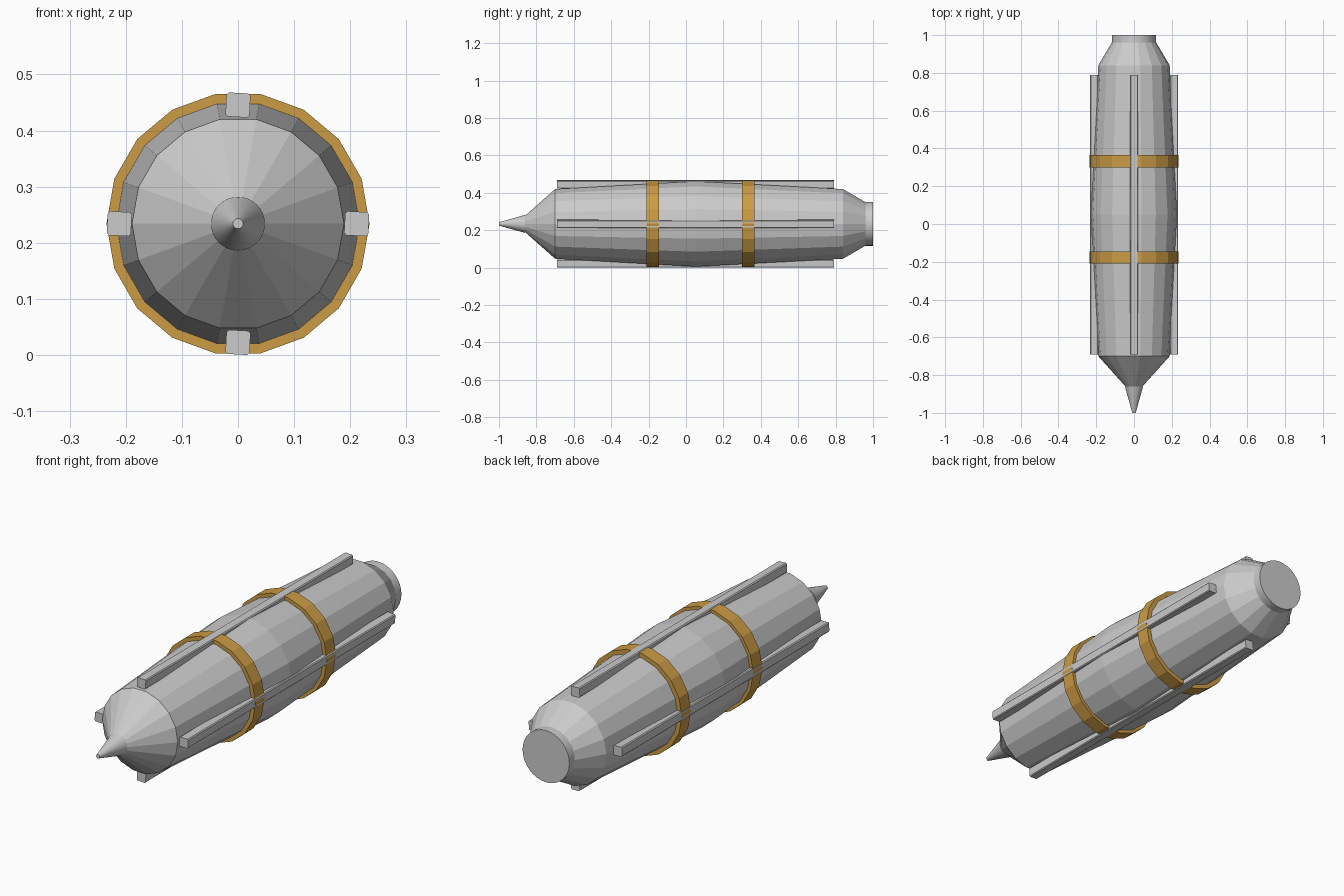
import bpy, bmesh, math
from mathutils import Matrix

if "Cube" in bpy.data.objects:
    bpy.data.objects.remove(bpy.data.objects["Cube"])

AXIS_Z = 0.234


def make_object(name, bm, mat=None):
    bmesh.ops.recalc_face_normals(bm, faces=bm.faces)
    mesh = bpy.data.meshes.new(name)
    bm.to_mesh(mesh)
    bm.free()
    ob = bpy.data.objects.new(name, mesh)
    bpy.context.collection.objects.link(ob)
    ob.location.z = AXIS_Z
    if mat:
        mesh.materials.append(mat)
    return ob


def lathe(name, profile, sides, closed=False, mat=None, smooth=False):
    """Turn (y, radius) points around the long axis."""
    bm = bmesh.new()
    rings = []
    for y, r in profile:
        angles = [2 * math.pi * i / sides for i in range(sides)]
        rings.append([bm.verts.new((r * math.cos(a), y, r * math.sin(a))) for a in angles])
    pairs = list(zip(rings, rings[1:]))
    if closed:
        pairs.append((rings[-1], rings[0]))
    for a, b in pairs:
        for i in range(sides):
            j = (i + 1) % sides
            f = bm.faces.new((a[i], a[j], b[j], b[i]))
            f.smooth = smooth
    if not closed:
        bm.faces.new(rings[0])
        bm.faces.new(rings[-1])
    return make_object(name, bm, mat)


# Faceted barrel-shaped hull
lathe("hull", [(-0.86, 0.045), (-0.70, 0.189), (0.05, 0.2315),
               (0.84, 0.189), (0.965, 0.115)], 18)

# Pointed nose spike and round tail plug
lathe("nose_spike", [(-1.0, 0.009), (-0.86, 0.048)], 32, smooth=True)
lathe("tail_plug", [(0.955, 0.117), (1.0, 0.117)], 32, smooth=True)

# Two orange bands
orange = bpy.data.materials.new("orange_band")
orange.diffuse_color = (0.60, 0.33, 0.06, 1)
orange.use_nodes = True
orange.node_tree.nodes["Principled BSDF"].inputs["Base Color"].default_value = orange.diffuse_color
for name, y0, y1 in (("front_band", -0.21, -0.145), ("rear_band", 0.30, 0.365)):
    lathe(name, [(y0, 0.205), (y0, 0.2345), (y1, 0.2345), (y1, 0.205)], 18,
          closed=True, mat=orange)

# Four long rails, slightly twisted, with softened long edges
for i, side in enumerate(("top", "right", "bottom", "left")):
    bm = bmesh.new()
    bmesh.ops.create_cube(bm, size=1)
    bmesh.ops.scale(bm, vec=(0.043, 1.48, 0.043), verts=bm.verts)
    long_edges = [e for e in bm.edges if e.calc_length() > 1]
    bmesh.ops.bevel(bm, geom=long_edges, offset=0.004, segments=1, affect='EDGES')
    twist = Matrix.Rotation(math.radians(3), 4, 'Y')
    around = Matrix.Rotation(i * math.pi / 2, 4, 'Y')
    bm.transform(around @ Matrix.Translation((0, 0.05, 0.2115)) @ twist)
    make_object(side + "_rail", bm)
